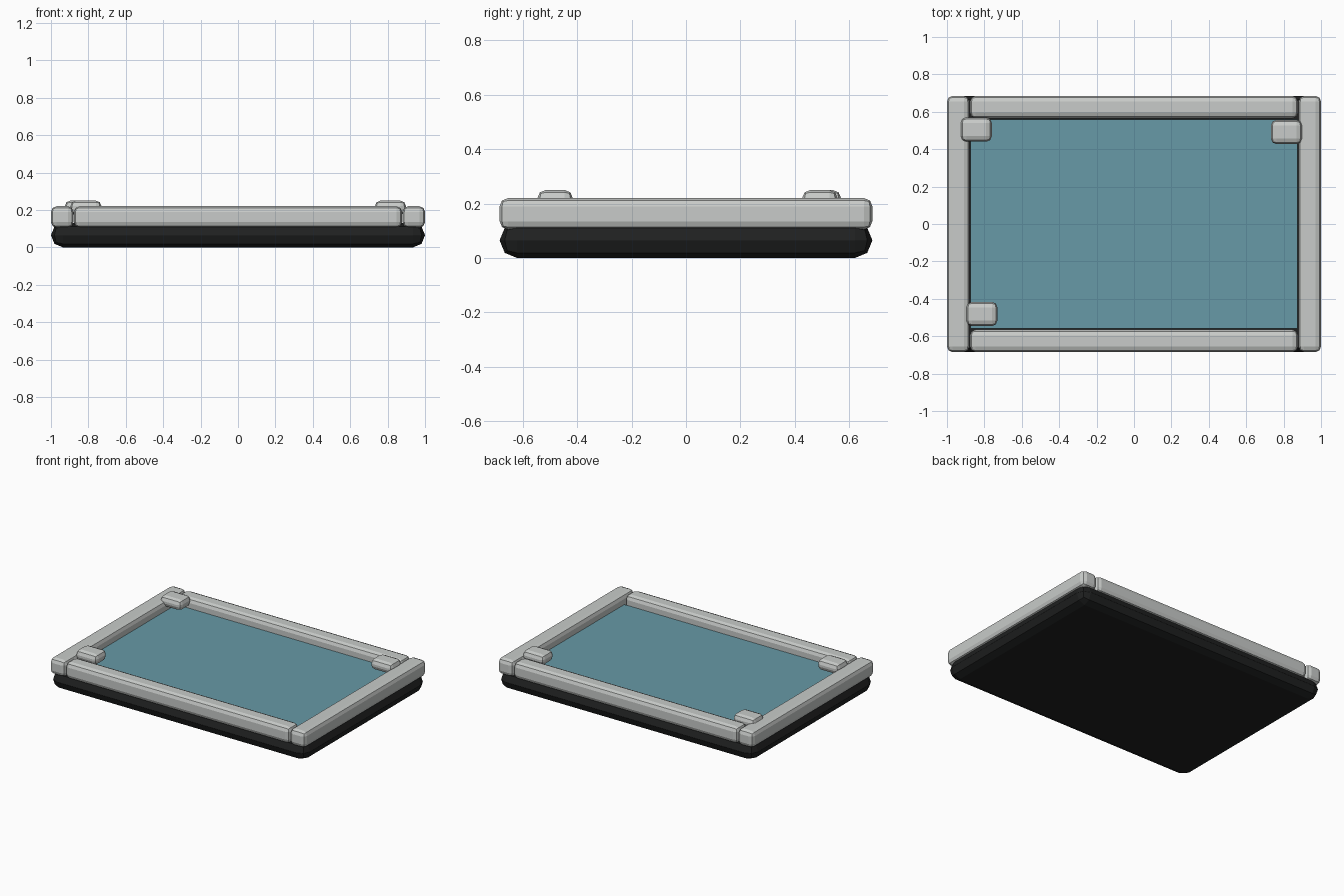
import bpy

if "Cube" in bpy.data.objects:
    bpy.data.objects.remove(bpy.data.objects["Cube"])


def material(name, rgb):
    m = bpy.data.materials.new(name)
    m.diffuse_color = (*rgb, 1.0)
    m.use_nodes = True
    m.node_tree.nodes["Principled BSDF"].inputs["Base Color"].default_value = m.diffuse_color
    return m


grey = material("light_grey", (0.58, 0.60, 0.585))
teal = material("dusty_teal", (0.135, 0.32, 0.385))
black = material("soft_black", (0.014, 0.015, 0.015))


def box(name, lo, hi, mat, bevel=0.0):
    """Box between two corners, with optional two-step rounded edges."""
    bpy.ops.mesh.primitive_cube_add(
        size=1, location=[(a + b) / 2 for a, b in zip(lo, hi)])
    ob = bpy.context.object
    ob.name = name
    ob.scale = [b - a for a, b in zip(lo, hi)]
    bpy.ops.object.transform_apply(location=False, rotation=False, scale=True)
    ob.data.materials.append(mat)
    if bevel:
        mod = ob.modifiers.new("rounded_edges", 'BEVEL')
        mod.width = bevel
        mod.segments = 2
        mod.limit_method = 'NONE'
    return ob


W, D = 1.0, 0.685          # half width and half depth
T = 0.12                   # frame bar thickness
Z0, Z1 = 0.105, 0.22       # frame bar bottom and top

# Dark base slab with fully rounded rim
box("base", (-W, -D, 0), (W, D, 0.13), black, 0.0645)

# Inset panel
box("panel", (-0.875, -0.56, 0.11), (0.875, 0.56, 0.155), teal)

# Frame bars
for side, s in (("left", -1), ("right", 1)):
    xs = sorted((s * W, s * (W - T)))
    box(f"{side}_bar", (xs[0], -D, Z0), (xs[1], D, Z1), grey, 0.03)
for side, s in (("front", -1), ("back", 1)):
    ys = sorted((s * D, s * (D - T)))
    box(f"{side}_bar", (-0.877, ys[0], Z0), (0.877, ys[1], Z1), grey, 0.03)

# Small corner clips on three corners
for name, x, y in (("back_left_clip", -0.843, 0.505),
                   ("back_right_clip", 0.815, 0.492),
                   ("front_left_clip", -0.813, -0.481)):
    box(name, (x - 0.083, y - 0.065, 0.175), (x + 0.083, y + 0.065, 0.25), grey, 0.03)
